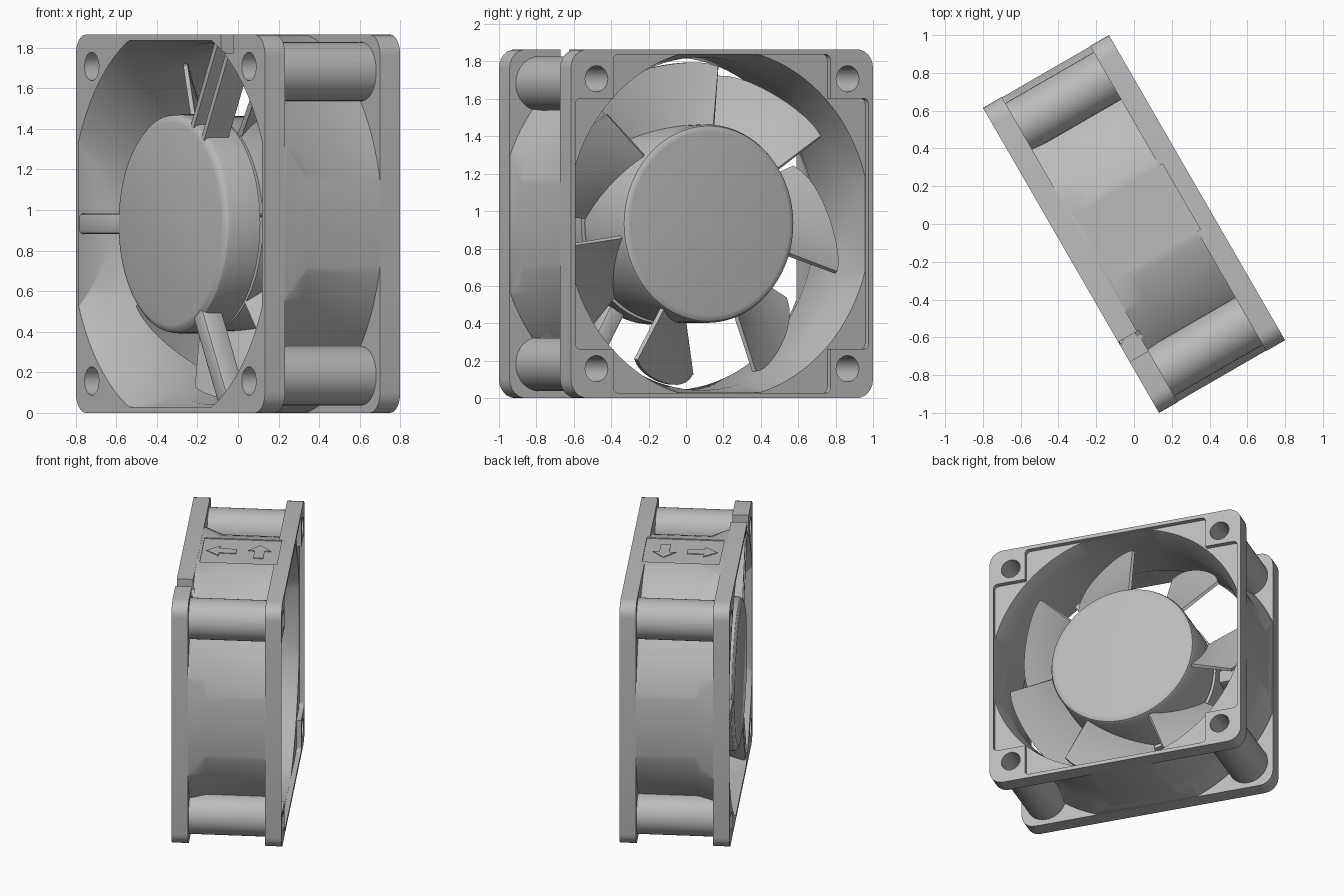
import bpy, bmesh
from math import radians, cos, sin, pi
from mathutils import Matrix, Vector

if "Cube" in bpy.data.objects:
    bpy.data.objects.remove(bpy.data.objects["Cube"])

HALF = 0.9325      # half the square frame
DEEP = 0.385       # half the depth
CLIP = 0.93
HUB = 0.53

grey = bpy.data.materials.new("grey_plastic")
grey.use_nodes = True
COLOUR = (0.5, 0.5, 0.5, 1)
grey.diffuse_color = COLOUR
grey.node_tree.nodes["Principled BSDF"].inputs["Base Color"].default_value = COLOUR


def make(name, bm):
    bmesh.ops.recalc_face_normals(bm, faces=bm.faces)
    me = bpy.data.meshes.new(name)
    bm.to_mesh(me)
    bm.free()
    me.materials.append(grey)
    ob = bpy.data.objects.new(name, me)
    bpy.context.collection.objects.link(ob)
    return ob


def lathe(name, profile, x=0, z=0, steps=96):
    """Revolve (radius, depth) points about the depth axis."""
    bm = bmesh.new()
    pts = [(0, profile[0][1])] + profile + [(0, profile[-1][1])]
    vs = [bm.verts.new((r, d - DEEP, 0)) for r, d in pts]
    es = [bm.edges.new(p) for p in zip(vs, vs[1:])]
    bmesh.ops.spin(bm, geom=vs + es, cent=(0, 0, 0), axis=(0, 1, 0),
                   angle=2 * pi, steps=steps)
    bmesh.ops.remove_doubles(bm, verts=bm.verts, dist=1e-5)
    bmesh.ops.translate(bm, verts=bm.verts, vec=(x, 0, z))
    return make(name, bm)


def box(name, lo, hi, bevel=0, axis=None):
    """Box between corners; bevel edges along one axis, or all edges."""
    bm = bmesh.new()
    lo, hi = Vector(lo), Vector(hi)
    size = hi - lo
    bmesh.ops.create_cube(bm, size=1, matrix=Matrix.Translation((lo + hi) / 2)
                          @ Matrix.Diagonal((*size, 1)))
    if bevel:
        es = [e for e in bm.edges if axis is None
              or abs((e.verts[0].co - e.verts[1].co)[axis]) > 1e-4]
        bmesh.ops.bevel(bm, geom=es, offset=bevel, segments=6 if axis else 2,
                        profile=0.5, affect='EDGES')
    return make(name, bm)


def prism(name, pts, z0, z1):
    bm = bmesh.new()
    face = bm.faces.new([bm.verts.new((x, y, z0)) for x, y in pts])
    top = bmesh.ops.extrude_face_region(bm, geom=[face])["geom"]
    bmesh.ops.translate(bm, vec=(0, 0, z1 - z0),
                        verts=[v for v in top if isinstance(v, bmesh.types.BMVert)])
    return make(name, bm)


def apply_mod(ob, mod):
    bpy.context.view_layer.objects.active = ob
    bpy.ops.object.modifier_apply(modifier=mod.name)


def boolean(ob, op, *others):
    for other in others:
        mod = ob.modifiers.new("cut", 'BOOLEAN')
        mod.operation, mod.solver, mod.object = op, 'EXACT', other
        apply_mod(ob, mod)
        bpy.data.objects.remove(other)


def sheet_box(name, half, d0, d1, halfz=None, bevel=0):
    hz = halfz or half
    return box(name, (-half, d0 - DEEP, -hz), (half, d1 - DEEP, hz), bevel, 1)


# Housing: barrel trimmed square, two flanges and four corner posts
frame = lathe("frame", [(1.0, .03), (1.0, .13), (.955, .24), (.955, .74)])
boolean(frame, 'INTERSECT', sheet_box("trim", CLIP, -.1, .9))
boolean(frame, 'UNION', sheet_box("front_flange", HALF, 0, .115, bevel=.1),
        sheet_box("back_flange", HALF, .655, 2 * DEEP, bevel=.1))
corners = [(sx, sz) for sx in (-1, 1) for sz in (-1, 1)]
for sx, sz in corners:
    boolean(frame, 'UNION', lathe("post", [(.145, .05), (.145, .72)],
                                  sx * .75, sz * .75, 40))

# Air duct flaring at both ends, trimmed to leave a thin outer wall
bore = lathe("bore", [(1.0, -.02), (.89, .22), (.89, .55), (.955, .8)])
boolean(bore, 'INTERSECT', sheet_box("bore_trim", .903, -.2, 1))
boolean(frame, 'DIFFERENCE', bore)

# Screw holes, back recess and cable notch
for sx, sz in corners:
    boolean(frame, 'DIFFERENCE', lathe("hole", [(.07, -.1), (.07, .9)],
                                       sx * .775, sz * .775, 32))
boolean(frame, 'DIFFERENCE', sheet_box("recess_wide", .905, .735, .8, .67, .03),
        sheet_box("recess_tall", .67, .735, .8, .905, .03),
        box("notch", (.5, -.5, .84), (.62, -.26, 1)),
        box("label_pocket", (-.2, -.25, .923), (.2, .29, 1)))

# Direction arrows in the pocket on top
ARROW = [(0, .11), (.08, .02), (.035, .02), (.035, -.1),
         (-.035, -.1), (-.035, .02), (-.08, .02)]
parts = [frame,
         prism("airflow_arrow", [(x, -y - .11) for x, y in ARROW], .92, .929),
         prism("rotation_arrow", [(-y, x + .15) for x, y in ARROW], .92, .929)]

# Fixed motor base
parts.append(lathe("motor_base", [(.5, 0), (.52, .006), (.535, .02),
                                  (.54, .04), (.54, .2)]))


# Struts joining motor base to housing, the upper one a cable channel
def strut(name, angle, end, half, d0, d1, offset=0, bevel=.015):
    ob = box(name, (.5, d0 - DEEP, offset - half),
             (end, d1 - DEEP, offset + half), bevel)
    ob.data.transform(Matrix.Rotation(-radians(angle), 4, 'Y'))
    parts.append(ob)


strut("side_strut", 180, .92, .05, .005, .12)
strut("lower_strut", -60, .99, .05, .005, .12)
strut("channel_floor", 60, .99, .07, .1, .14, bevel=0)
for side in (-1, 1):
    strut("channel_wall", 60, .99, .015, .005, .14, side * .06, 0)

# Rotor hub
parts.append(lathe("rotor_hub", [(HUB, .22), (HUB, .61), (.522, .628),
                                 (.505, .638), (.49, .64)]))

# Seven twisted blades
BLADES, NT, NR = 7, 14, 5
for k in range(BLADES):
    bm = bmesh.new()
    rows = []
    for i in range(NT + 1):
        t = i / NT
        a = radians(-18 + 40 * t) + 2 * pi * k / BLADES
        tip = .865 - .05 * t ** 8 - .02 * (1 - t) ** 12
        row = []
        for j in range(NR + 1):
            r = .51 + (tip - .51) * j / NR
            row.append(bm.verts.new((-r * cos(a), .6 - .38 * t - DEEP, r * sin(a))))
        rows.append(row)
    for p, q in zip(rows, rows[1:]):
        for j in range(NR):
            bm.faces.new((p[j], p[j + 1], q[j + 1], q[j]))
    blade = make("blade", bm)
    mod = blade.modifiers.new("thickness", 'SOLIDIFY')
    mod.thickness, mod.offset = .022, 0
    apply_mod(blade, mod)
    parts.append(blade)

# Turn the whole fan, stand it on the ground and shade it
place = Matrix.Translation((0, 0, HALF)) @ Matrix.Rotation(radians(-60), 4, 'Z')
bpy.ops.object.select_all(action='DESELECT')
for ob in parts:
    ob.data.transform(place)
    ob.select_set(True)
bpy.context.view_layer.objects.active = frame
bpy.ops.object.shade_smooth_by_angle(angle=radians(30))
